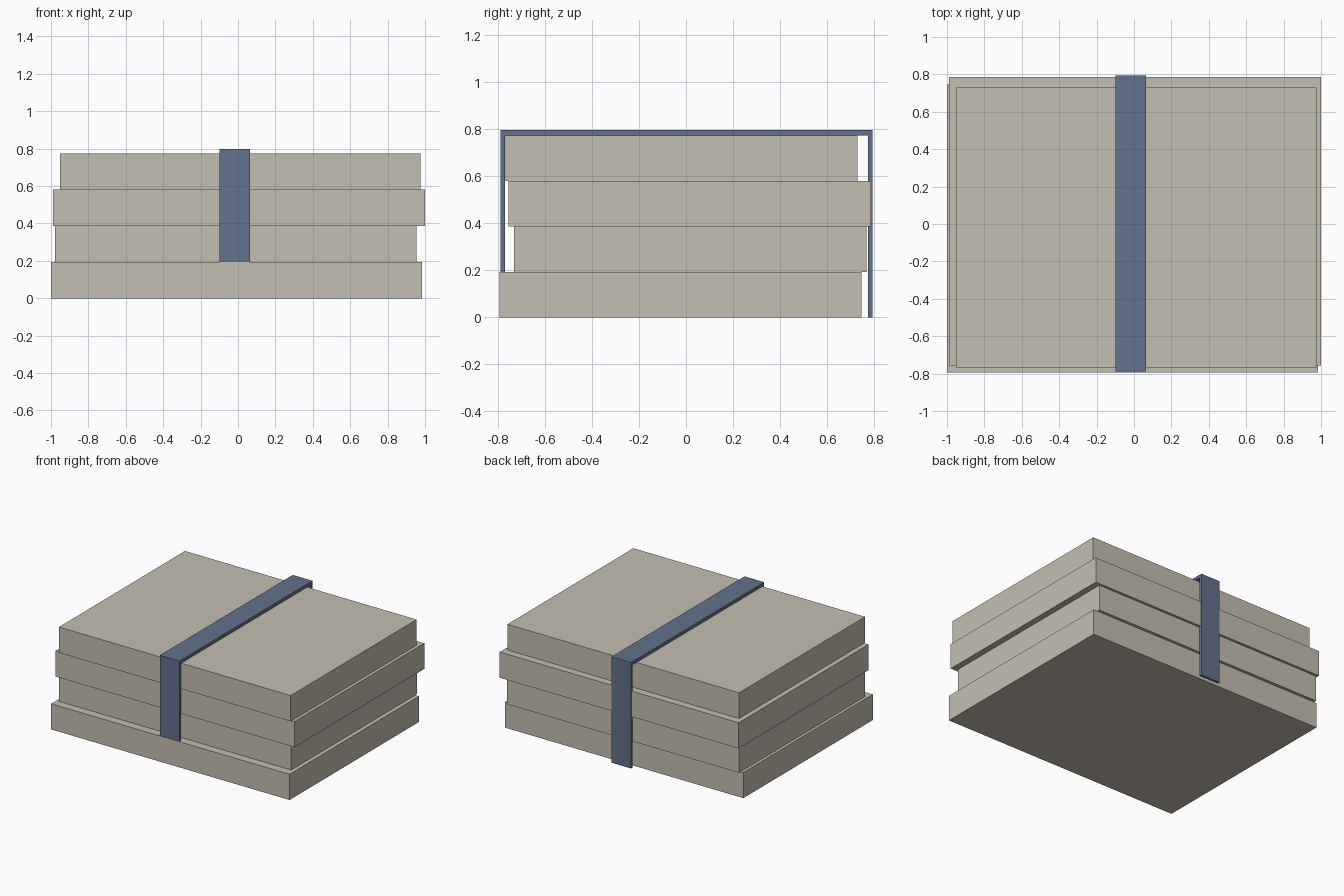
import bpy

default_cube = bpy.data.objects.get("Cube")
if default_cube:
    bpy.data.objects.remove(default_cube, do_unlink=True)


def make_material(name, rgb):
    mat = bpy.data.materials.new(name)
    mat.use_nodes = True
    colour = (*rgb, 1.0)
    mat.diffuse_color = colour
    mat.node_tree.nodes["Principled BSDF"].inputs["Base Color"].default_value = colour
    return mat


def make_box(name, x, y, z, mat):
    """Box spanning the given (min, max) range on each axis."""
    spans = (x, y, z)
    bpy.ops.mesh.primitive_cube_add(size=1, location=[(a + b) / 2 for a, b in spans])
    box = bpy.context.object
    box.name = name
    box.scale = [b - a for a, b in spans]
    bpy.ops.object.transform_apply(location=False, rotation=False, scale=True)
    box.data.materials.append(mat)
    return box


stone = make_material("warm beige", (0.56, 0.52, 0.44))
blue = make_material("slate blue", (0.122, 0.168, 0.262))

# Stacked slabs, each shifted a little: x range, y range
slab_height = 0.1935
slabs = [
    ("bottom_slab", (-1.0, 0.985), (-0.793, 0.746)),
    ("lower_middle_slab", (-0.978, 0.954), (-0.731, 0.768)),
    ("upper_middle_slab", (-0.99, 1.0), (-0.756, 0.787)),
    ("top_slab", (-0.953, 0.976), (-0.768, 0.73)),
]
for i, (name, x, y) in enumerate(slabs):
    make_box(name, x, y, (i * slab_height, (i + 1) * slab_height), stone)

# Strap over the stack, hanging down the front and back
top = len(slabs) * slab_height
strap_x = (-0.099, 0.065)
make_box("strap_top", strap_x, (-0.789, 0.793), (top, top + 0.024), blue)
make_box("strap_front", strap_x, (-0.789, -0.771), (0, top), blue)
make_box("strap_back", strap_x, (0.775, 0.793), (0, top), blue)
